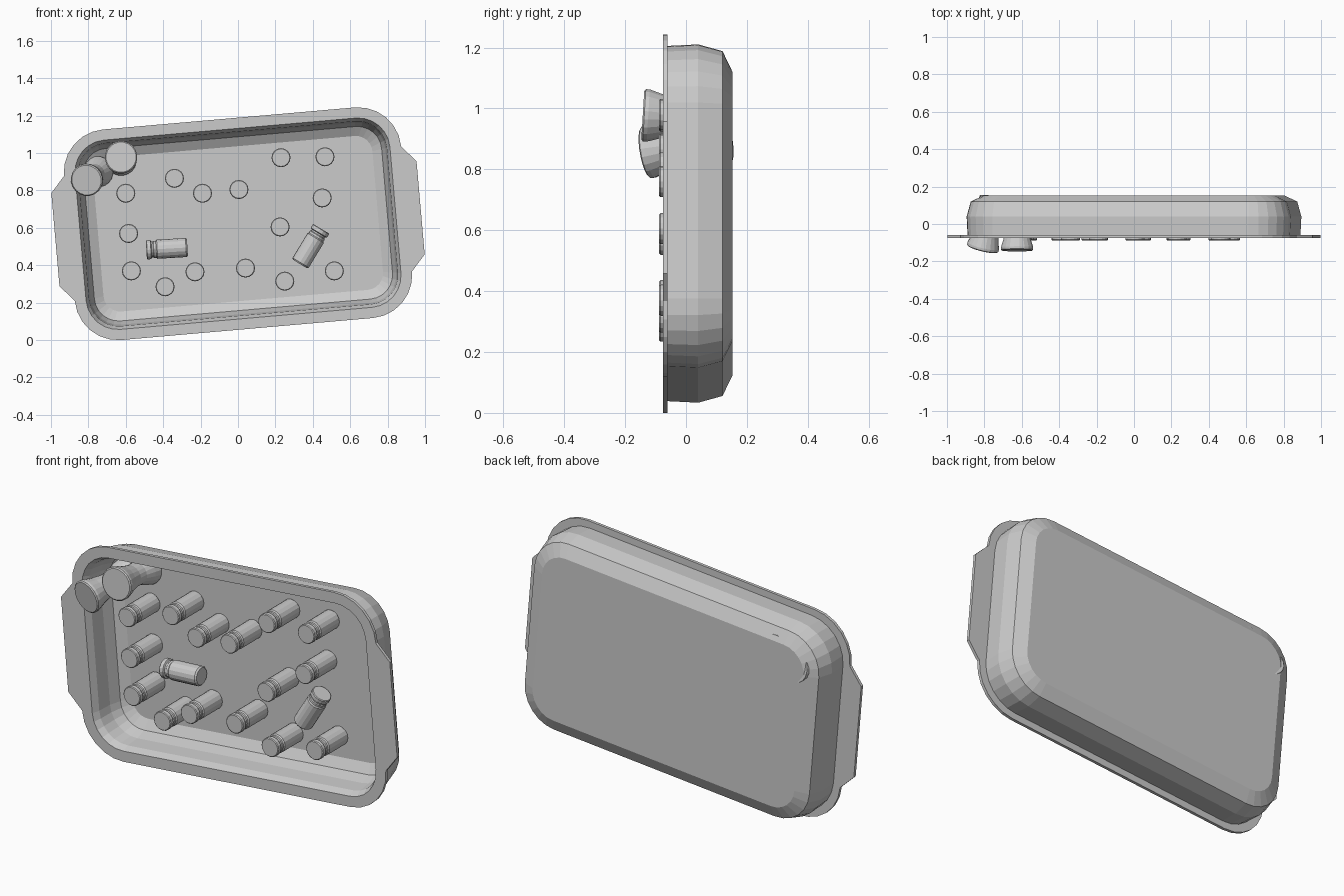
import bpy, bmesh
from math import sin, cos, pi, radians
from mathutils import Vector

if "Cube" in bpy.data.objects:
    bpy.data.objects.remove(bpy.data.objects["Cube"])

TILT = radians(5)
CZ = 0.622


def finish(bm, name):
    bmesh.ops.recalc_face_normals(bm, faces=bm.faces)
    me = bpy.data.meshes.new(name)
    bm.to_mesh(me)
    bm.free()
    ob = bpy.data.objects.new(name, me)
    bpy.context.collection.objects.link(ob)
    return ob


def skin(rings, name):
    """Join equal-length rings of points into a capped solid."""
    bm = bmesh.new()
    loops = [[bm.verts.new(p) for p in ring] for ring in rings]
    n = len(loops[0])
    for a, b in zip(loops, loops[1:]):
        for i in range(n):
            j = (i + 1) % n
            bm.faces.new((a[i], a[j], b[j], b[i]))
    bm.faces.new(loops[0])
    bm.faces.new(loops[-1])
    return finish(bm, name)


def tray_ring(y, hu, hv, r, grip=None, steps=6):
    """Rounded rectangle, with two extra points per short side for the grips."""
    g = grip or hu
    gv = min(0.25, hv - r - 0.01)
    pts = []
    for k, (su, sv) in enumerate(((1, 1), (-1, 1), (-1, -1), (1, -1))):
        for s in range(steps + 1):
            a = pi / 2 * (k + s / steps)
            pts.append((su * (hu - r) + r * cos(a), sv * (hv - r) + r * sin(a)))
        if k == 1:
            pts += [(-g, gv), (-g, -gv)]
        elif k == 3:
            pts += [(g, -gv), (g, gv)]
    c, s = cos(TILT), sin(TILT)
    return [Vector((u * c - v * s, y, CZ + u * s + v * c)) for u, v in pts]


def lathe(profile, start, axis, name, sides=16):
    """Turned part: profile of (distance along axis, radius)."""
    start, axis = Vector(start), Vector(axis).normalized()
    e1 = axis.orthogonal().normalized()
    e2 = axis.cross(e1)
    rings = [[start + axis * d + (e1 * cos(2 * pi * i / sides) + e2 * sin(2 * pi * i / sides)) * r
              for i in range(sides)] for d, r in profile]
    return skin(rings, name)


# Tray: outer back, outer walls, flange with grips, inner walls, floor
skin([
    tray_ring(0.152, 0.780, 0.445, 0.13),
    tray_ring(0.120, 0.848, 0.511, 0.19),
    tray_ring(0.040, 0.870, 0.533, 0.21),
    tray_ring(-0.060, 0.865, 0.528, 0.205),
    tray_ring(-0.060, 0.905, 0.565, 0.23, 0.98),
    tray_ring(-0.076, 0.905, 0.565, 0.23, 0.98),
    tray_ring(-0.076, 0.845, 0.508, 0.17),
    tray_ring(-0.040, 0.828, 0.491, 0.155),
    tray_ring(0.040, 0.820, 0.483, 0.15),
    tray_ring(0.100, 0.800, 0.463, 0.13),
    tray_ring(0.130, 0.750, 0.413, 0.09),
], "tray")

# Vials: wide cap, narrow neck, straight body
VIAL = [(0, 0.047), (0.004, 0.051), (0.024, 0.051), (0.028, 0.042), (0.036, 0.042),
        (0.040, 0.046), (0.052, 0.046), (0.058, 0.051), (0.212, 0.051), (0.22, 0.044)]
standing = [(-.6, .785), (-.34, .865), (-.19, .785), (.005, .805), (.23, .975),
            (.465, .98), (.45, .76), (.225, .605), (-.585, .57), (-.57, .37),
            (-.39, .285), (-.23, .365), (.04, .385), (.25, .315), (.515, .37)]
for i, (x, z) in enumerate(standing):
    lathe(VIAL, (x, -0.088, z), (0, 1, 0), f"standing_vial_{i + 1}")

# Two vials lying on the tray floor
lathe(VIAL, (-0.49, 0.078, 0.482), (1, 0, 0.06), "lying_vial_left")
lathe(VIAL, (0.445, 0.078, 0.595), (-0.52, 0, -0.86), "lying_vial_right")

# Two flared spools in the corner
SPOOL = [(0, 0.081), (0.005, 0.087), (0.018, 0.087), (0.07, 0.071), (0.13, 0.058),
         (0.18, 0.058), (0.23, 0.074), (0.265, 0.083), (0.278, 0.081)]
lathe(SPOOL, (-0.625, -0.142, 0.978), (0.0, 1, -0.06), "spool_upper", 20)
lathe(SPOOL, (-0.81, -0.133, 0.855), (0.23, 0.957, 0.17), "spool_lower", 20)
